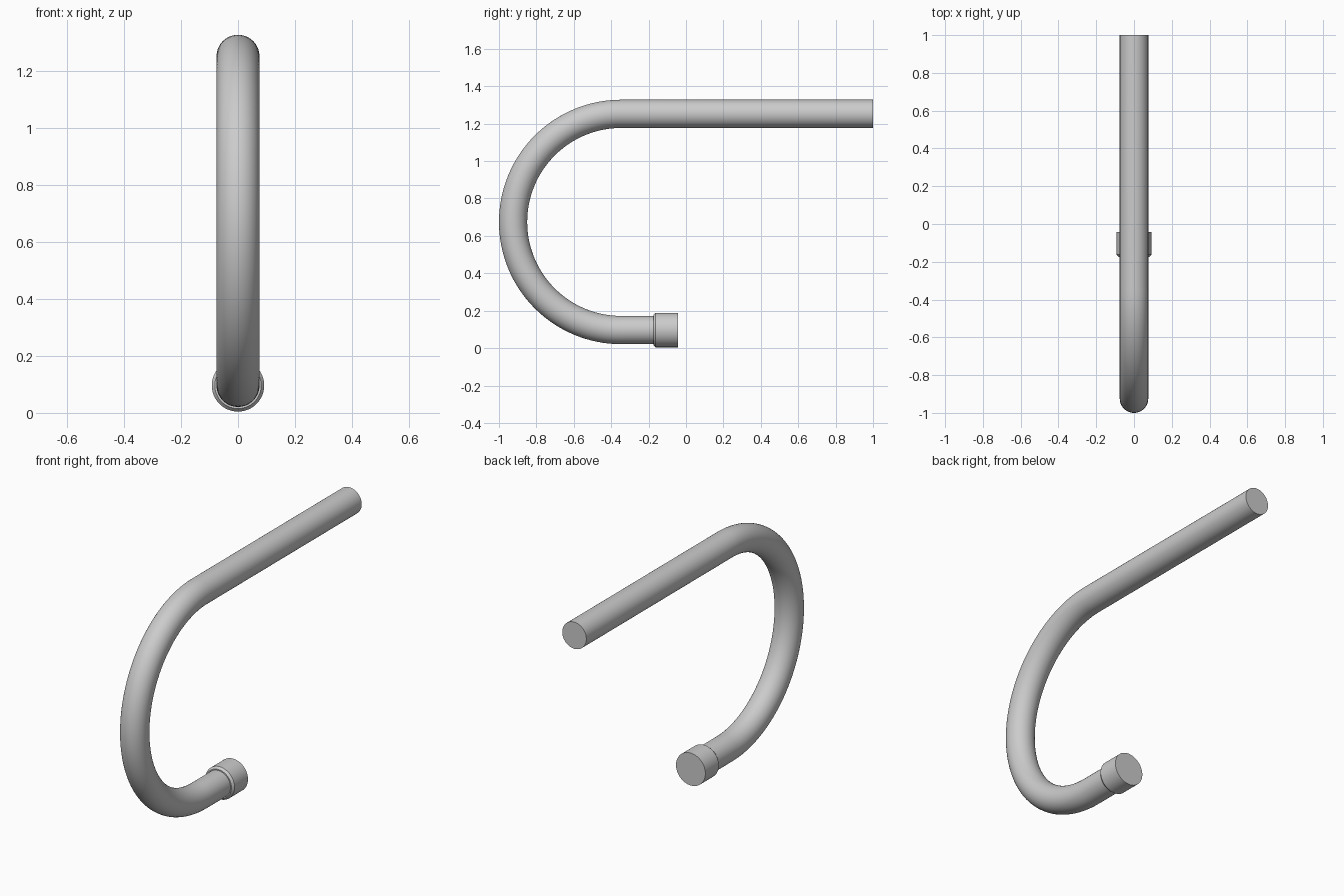
import bpy, bmesh, math

if "Cube" in bpy.data.objects:
    bpy.data.objects.remove(bpy.data.objects["Cube"])

R_TUBE, R_BEND = 0.0755, 0.578
Z_LOW = 0.0965
Y_BEND = -1 + R_TUBE + R_BEND
Z_MID = Z_LOW + R_BEND
SIDES = 64


def sweep(name, rings):
    """Closed tube through rings (y, z, tilt angle, radius) in the YZ plane."""
    bm = bmesh.new()
    loops = []
    for y, z, tilt, r in rings:
        loop = []
        for i in range(SIDES):
            a = 2 * math.pi * i / SIDES
            u = r * math.sin(a)
            loop.append(bm.verts.new((r * math.cos(a), y + u * math.cos(tilt), z + u * math.sin(tilt))))
        loops.append(loop)
    for a, b in zip(loops, loops[1:]):
        for i in range(SIDES):
            j = (i + 1) % SIDES
            bm.faces.new((a[i], a[j], b[j], b[i]))
    bm.faces.new(loops[0])
    bm.faces.new(loops[-1])
    bmesh.ops.recalc_face_normals(bm, faces=bm.faces)
    mesh = bpy.data.meshes.new(name)
    bm.to_mesh(mesh)
    bm.free()
    obj = bpy.data.objects.new(name, mesh)
    bpy.context.collection.objects.link(obj)
    bpy.ops.object.select_all(action='DESELECT')
    obj.select_set(True)
    bpy.context.view_layer.objects.active = obj
    bpy.ops.object.shade_smooth_by_angle(angle=math.radians(30))
    return obj


# Hooked pipe: long top run, half-circle bend, short lower run
up = math.pi / 2
path = [(1.0, Z_MID + R_BEND, up, R_TUBE)]
for k in range(65):
    t = up + math.pi * k / 64
    path.append((Y_BEND + R_BEND * math.cos(t), Z_MID + R_BEND * math.sin(t), t, R_TUBE))
path.append((-0.12, Z_LOW, up + math.pi, R_TUBE))
sweep("hook_pipe", path)

# Collar on the short end, with a small chamfer towards the bend
profile = [(-0.175, 0.0815), (-0.162, 0.092), (-0.042, 0.092)]
sweep("end_collar", [(y, Z_LOW, up, r) for y, r in profile])
